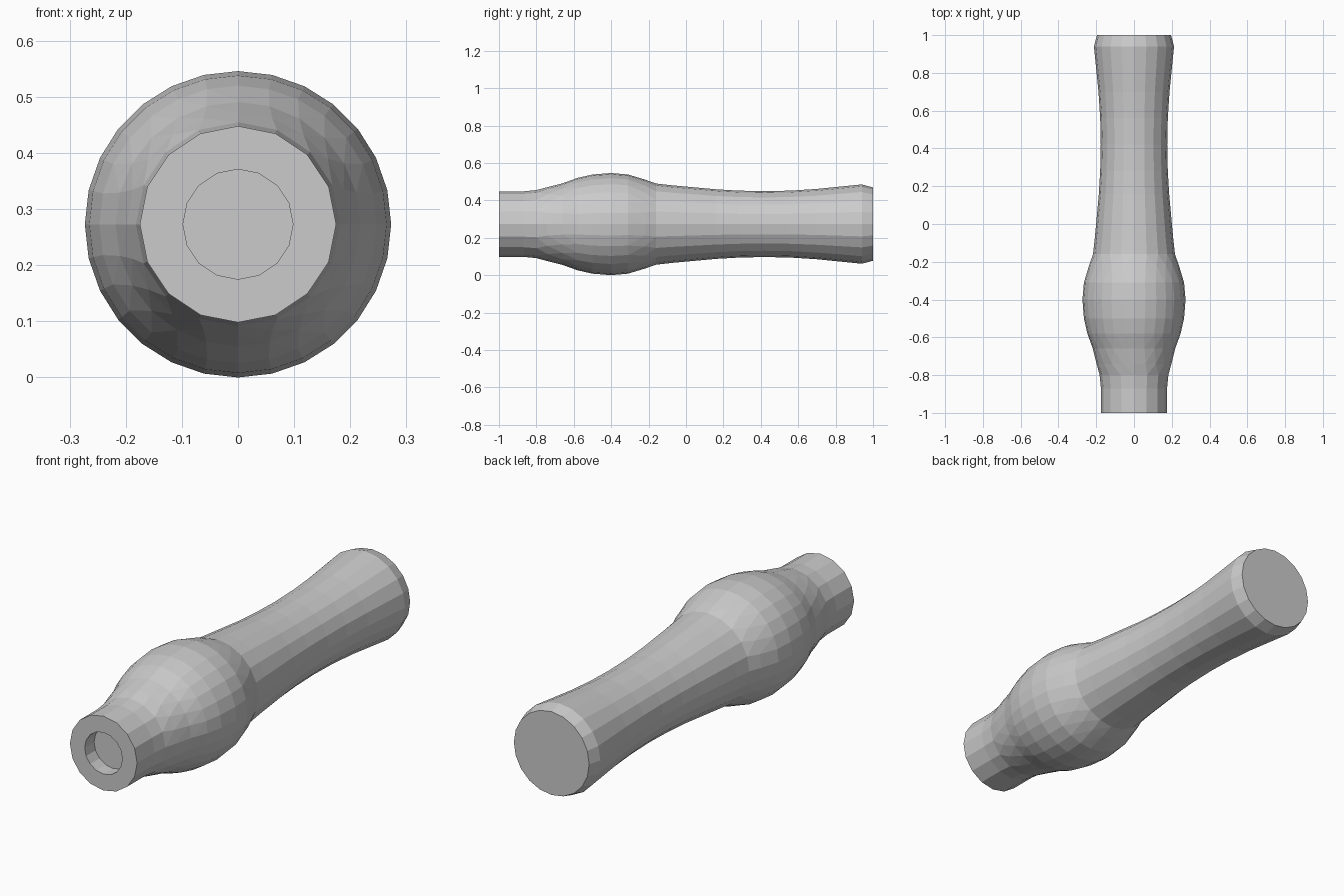
import bpy, bmesh
from math import sin, cos, tau

if "Cube" in bpy.data.objects:
    bpy.data.objects.remove(bpy.data.objects["Cube"])

AXIS_Z = 0.273

# Lathe profile along y: (y, radius, sides)
PROFILE = [
    (-0.93, 0.098, 16), (-1.00, 0.098, 16),                       # socket
    (-1.00, 0.175, 16), (-0.87, 0.175, 16), (-0.80, 0.182, 16),   # neck
    (-0.74, 0.198, 20), (-0.66, 0.218, 24), (-0.58, 0.247, 28),   # bulge
    (-0.50, 0.265, 28), (-0.40, 0.273, 28), (-0.31, 0.265, 28),
    (-0.22, 0.238, 24), (-0.16, 0.217, 20),
    (-0.08, 0.208, 20), (0.04, 0.197, 20), (0.16, 0.186, 20),     # grip
    (0.28, 0.179, 20), (0.42, 0.176, 20), (0.56, 0.179, 20),
    (0.70, 0.188, 20), (0.82, 0.200, 20), (0.94, 0.212, 20),
    (1.00, 0.196, 20),                                            # end bevel
]


def add_ring(bm, y, r, n):
    verts = [bm.verts.new((r * sin(tau * i / n), y, AXIS_Z - r * cos(tau * i / n)))
             for i in range(n)]
    return verts


def connect(bm, a, b):
    """Skin two rings that may have different numbers of sides."""
    na, nb = len(a), len(b)
    i = j = 0
    while i < na or j < nb:
        a0, b0 = a[i % na], b[j % nb]
        a1, b1 = a[(i + 1) % na], b[(j + 1) % nb]
        ta, tb = (i + 1) * nb, (j + 1) * na
        if ta == tb:
            bm.faces.new((a0, a1, b1, b0))
            i, j = i + 1, j + 1
        elif ta < tb:
            bm.faces.new((a0, a1, b0))
            i += 1
        else:
            bm.faces.new((a0, b1, b0))
            j += 1


# Turned handle with flat facets
bm = bmesh.new()
rings = [add_ring(bm, *p) for p in PROFILE]
for a, b in zip(rings, rings[1:]):
    connect(bm, a, b)
bm.faces.new(rings[0])     # socket floor
bm.faces.new(rings[-1])    # back end
bmesh.ops.recalc_face_normals(bm, faces=bm.faces)

mesh = bpy.data.meshes.new("turned_handle")
bm.to_mesh(mesh)
bm.free()
handle = bpy.data.objects.new("turned_handle", mesh)
bpy.context.collection.objects.link(handle)
